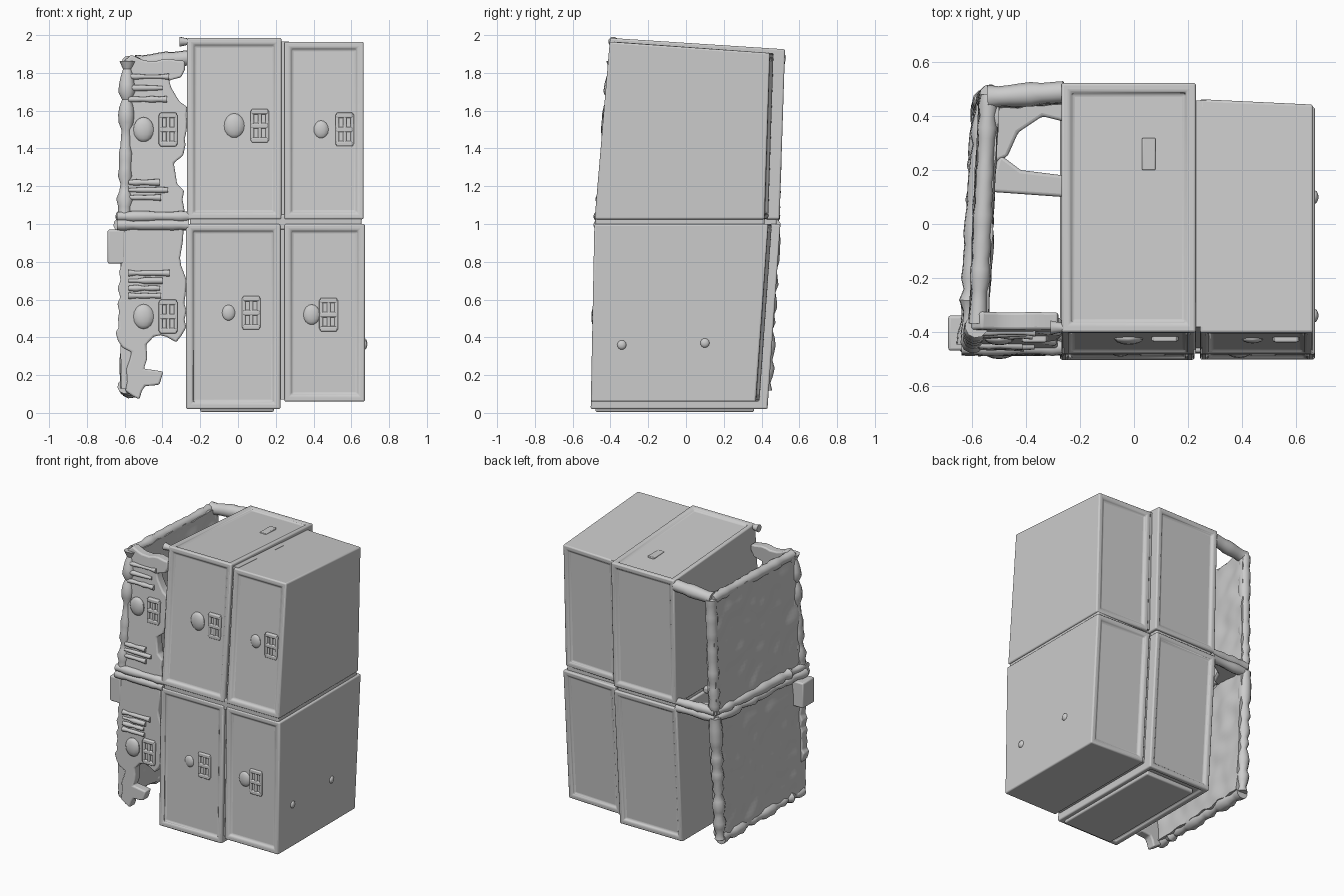
import bpy, bmesh, math, random
from mathutils import Vector, noise

if "Cube" in bpy.data.objects:
    bpy.data.objects.remove(bpy.data.objects["Cube"])

random.seed(4)


def front_y(z):
    # leaning front plane: the upper row tilts back more than the lower row
    return -0.505 + 0.02 * z if z < 1.01 else -0.485 + 0.085 * (z - 1.01)


def back_y(z):
    return 0.43 + 0.07 * z if z < 1.01 else 0.495 + 0.03 * (z - 1.01)


def finish(name, bm, bevel=0.0):
    bmesh.ops.recalc_face_normals(bm, faces=bm.faces[:])
    me = bpy.data.meshes.new(name)
    bm.to_mesh(me)
    bm.free()
    ob = bpy.data.objects.new(name, me)
    bpy.context.collection.objects.link(ob)
    if bevel:
        m = ob.modifiers.new("Bevel", 'BEVEL')
        m.width, m.segments, m.limit_method = bevel, 3, 'ANGLE'
    bpy.ops.object.select_all(action='DESELECT')
    ob.select_set(True)
    bpy.context.view_layer.objects.active = ob
    bpy.ops.object.shade_smooth_by_angle(angle=math.radians(40))
    return ob


def hexa(bm, fr0, fr1, bk0, bk1, x0, x1, twist=0.0):
    # block from (y, z) corners: front bottom/top, back bottom/top
    quad = [fr0, bk0, bk1, fr1]
    a = [bm.verts.new((x0, y, z)) for y, z in quad]
    b = [bm.verts.new((x1, y - (twist if i in (1, 2) else 0), z)) for i, (y, z) in enumerate(quad)]
    bm.faces.new(a)
    bm.faces.new(b[::-1])
    return [bm.faces.new((a[i], b[i], b[(i + 1) % 4], a[(i + 1) % 4])) for i in range(4)]


def box(name, x0, x1, y0, y1, z0, z1, bevel=0.01):
    bm = bmesh.new()
    hexa(bm, (y0, z0), (y0, z1), (y1, z0), (y1, z1), x0, x1)
    return finish(name, bm, bevel)


def locker(name, x0, x1, z0, z1, dback, slope=0.0, cap=None, twist=0.0):
    # closed cabinet with a recessed door and recessed back panel
    bm = bmesh.new()
    faces = hexa(bm, (front_y(z0), z0), (front_y(z1), z1),
                 (back_y(z0) - dback, z0), (back_y(z1) - dback, z1 - slope), x0, x1, twist)
    bmesh.ops.recalc_face_normals(bm, faces=bm.faces[:])
    for f in [faces[3], faces[1]] + ([faces[cap]] if cap is not None else []):
        bmesh.ops.inset_region(bm, faces=[f], thickness=0.045, depth=0)
        bmesh.ops.inset_region(bm, faces=[f], thickness=0.014, depth=-0.016)
    finish(name, bm, 0.015)


def blob(name, pos, r, scale=(1, 1, 1)):
    bm = bmesh.new()
    bmesh.ops.create_uvsphere(bm, u_segments=14, v_segments=8, radius=r)
    bmesh.ops.scale(bm, vec=scale, verts=bm.verts)
    bmesh.ops.translate(bm, vec=pos, verts=bm.verts)
    finish(name, bm)


def latch(name, x, z, side=0.11, knob=0.055):
    # round lock knob and a framed grip with two slots
    y = front_y(z) + 0.018
    blob(name + "_knob", (x, y, z), knob, (1, 0.45, 1.2))
    for dz in (-0.075, 0, 0.075):
        box(name + "_grip_bar", x + side - 0.045, x + side + 0.045, y - 0.014, y + 0.02, z + dz - 0.014, z + dz + 0.014, 0.007)
    for dx in (-0.04, 0.0, 0.04):
        box(name + "_grip_post", x + side + dx - 0.01, x + side + dx + 0.01, y - 0.012, y + 0.02, z - 0.08, z + 0.08, 0.006)


def ragged_panel(name, pts, off, thick):
    # broken front skin: jagged outline following the lean
    bm = bmesh.new()
    out = []
    for i, p in enumerate(pts):
        q = pts[(i + 1) % len(pts)]
        n = max(1, int(math.dist(p, q) / 0.04))
        for k in range(n):
            t = k / n
            out.append((p[0] + (q[0] - p[0]) * t + random.uniform(-.01, .01),
                        p[1] + (q[1] - p[1]) * t + random.uniform(-.01, .01)))
    f = bm.faces.new([bm.verts.new((x, front_y(z) + off, z)) for x, z in out])
    r = bmesh.ops.extrude_face_region(bm, geom=[f])
    for v in r["geom"]:
        if isinstance(v, bmesh.types.BMVert):
            v.co.y += thick
    finish(name, bm, 0.01)


def lumpy_bar(name, a, b, r, jitter=0.012):
    # melted looking bar between two points
    a, b = Vector(a), Vector(b)
    bm = bmesh.new()
    n, sides = max(3, int((b - a).length / 0.04)), 10
    d = (b - a).normalized()
    u = d.orthogonal().normalized()
    w = d.cross(u)
    rings = []
    for i in range(n + 1):
        rr = r + random.uniform(-jitter, jitter)
        c = a.lerp(b, i / n)
        rings.append([bm.verts.new(c + rr * (u * math.cos(t) + w * math.sin(t)))
                      for t in [2 * math.pi * k / sides for k in range(sides)]])
    for p, q in zip(rings, rings[1:]):
        for k in range(sides):
            bm.faces.new((p[k], p[(k + 1) % sides], q[(k + 1) % sides], q[k]))
    bm.faces.new(rings[0])
    bm.faces.new(rings[-1])
    finish(name, bm)


def rough_wall(name, z0, z1):
    # worn left side wall, slightly turned inward at the back
    bm = bmesh.new()
    nu, nv = 36, 34
    sheets = []
    for side in (0, 1):
        g = []
        for i in range(nu + 1):
            row = []
            for j in range(nv + 1):
                z = z0 + (z1 - z0) * j / nv
                t = i / nu
                y = (front_y(z) + 0.03) * (1 - t) + (back_y(z) - 0.02) * t
                x = -0.625 + 0.04 * t + 0.02 * z / 2 + side * 0.065
                x += 0.014 * noise.noise(Vector((side * 9, y * 9, z * 9)))
                if j in (0, nv):
                    z += 0.02 * noise.noise(Vector((y * 11, z1, 0)))
                row.append(bm.verts.new((x, y, z)))
            g.append(row)
        sheets.append(g)
    A, B = sheets
    for g in sheets:
        for i in range(nu):
            for j in range(nv):
                bm.faces.new((g[i][j], g[i + 1][j], g[i + 1][j + 1], g[i][j + 1]))
    for i in range(nu):
        for j in (0, nv):
            bm.faces.new((A[i][j], A[i + 1][j], B[i + 1][j], B[i][j]))
    for j in range(nv):
        for i in (0, nu):
            bm.faces.new((A[i][j], A[i][j + 1], B[i][j + 1], B[i][j]))
    finish(name, bm)


# sound cabinets: middle and right columns
locker("middle_upper_locker", -0.27, 0.23, 1.025, 1.985, 0.0, 0.06, cap=2)
locker("middle_lower_locker", -0.275, 0.225, 0.02, 1.0, 0.0, 0, cap=0)
locker("right_upper_locker", 0.245, 0.665, 1.025, 1.965, 0.06, 0.06, twist=0.02)
locker("right_lower_locker", 0.245, 0.672, 0.06, 1.0, 0.045, twist=0.02)
box("middle_foot_pad", -0.2, 0.19, -0.48, 0.36, 0.005, 0.04)

# recessed fillers between rows and columns
box("row_core", -0.255, 0.655, -0.478, 0.415, 0.97, 1.05)
box("row_core_middle", -0.255, 0.21, -0.47, 0.48, 0.97, 1.05)
for z0, z1, s in ((0.07, 0.98, 0), (1.04, 1.965, 0.06)):
    bm = bmesh.new()
    hexa(bm, (front_y(z0) + .022, z0), (front_y(z1) + .022, z1),
         (back_y(z0) - .065, z0), (back_y(z1) - .065, z1 - s), 0.2, 0.27)
    finish("column_filler", bm)

# door latches
latch("middle_upper_latch", -0.02, 1.52, 0.135)
latch("right_upper_latch", 0.44, 1.50, 0.125, 0.04)
latch("middle_lower_latch", -0.05, 0.53, 0.12, 0.035)
latch("right_lower_latch", 0.39, 0.52, 0.09, 0.045)
latch("left_upper_latch", -0.50, 1.50, 0.13)
latch("left_lower_latch", -0.50, 0.51, 0.13)

# small side bolts and top plate
for y, z in ((-0.34, 0.36), (0.10, 0.37)):
    blob("side_bolt", (0.67, y, z), 0.025, (0.6, 1, 1))
box("top_plate", 0.03, 0.08, 0.2, 0.32, 1.9, 1.935, 0.005)

# broken left column: side wall and torn front skins
rough_wall("left_upper_wall", 1.03, 1.86)
rough_wall("left_lower_wall", 0.13, 0.99)
ragged_panel("left_upper_front",
             [(-0.61, 1.04), (-0.29, 1.04), (-0.29, 1.17), (-0.33, 1.22), (-0.34, 1.33),
              (-0.29, 1.37), (-0.27, 1.62), (-0.33, 1.68), (-0.36, 1.76), (-0.30, 1.78),
              (-0.28, 1.87), (-0.52, 1.87), (-0.56, 1.90), (-0.60, 1.86)], 0.02, 0.065)
ragged_panel("left_lower_front",
             [(-0.62, 0.98), (-0.28, 0.98), (-0.29, 0.88), (-0.31, 0.78), (-0.28, 0.70),
              (-0.28, 0.45), (-0.33, 0.37), (-0.42, 0.42), (-0.49, 0.37), (-0.49, 0.24),
              (-0.40, 0.21), (-0.41, 0.16), (-0.50, 0.15), (-0.53, 0.07), (-0.60, 0.12),
              (-0.57, 0.32), (-0.64, 0.38)], 0.02, 0.065)

# louvre ridges on the torn doors
for zc in (1.14, 1.18, 1.22, 1.66, 1.72, 1.78, 0.62, 0.66, 0.70, 0.74):
    y = front_y(zc) + 0.018
    lumpy_bar("louvre_ridge", (-0.58, y, zc), (-0.38 + random.uniform(-.04, .03), y, zc), 0.014, 0.005)

# lumpy rails tying the left column to the middle
for z in (0.995, 1.04):
    lumpy_bar("front_rail", (-0.64, -0.46, z), (-0.26, -0.46, z), 0.027, 0.004)
    lumpy_bar("back_rail", (-0.56, 0.46, z), (-0.26, 0.47, z), 0.03, 0.006)
    lumpy_bar("side_rail", (-0.62, -0.45, z), (-0.565, 0.46, z), 0.03, 0.01)
lumpy_bar("top_back_rail", (-0.54, 0.47, 1.85), (-0.26, 0.49, 1.88), 0.042, 0.006)
lumpy_bar("back_wall_post", (-0.55, 0.46, 1.05), (-0.535, 0.48, 1.85), 0.035, 0.006)
lumpy_bar("lower_back_wall_post", (-0.565, 0.42, 0.12), (-0.555, 0.46, 1.0), 0.035)
lumpy_bar("front_wall_post", (-0.60, -0.44, 1.05), (-0.585, -0.38, 1.86), 0.035)
lumpy_bar("bottom_wall_edge", (-0.60, -0.45, 0.14), (-0.565, 0.42, 0.12), 0.035, 0.014)
lumpy_bar("top_wall_edge", (-0.58, -0.37, 1.855), (-0.54, 0.48, 1.85), 0.034, 0.005)
box("hinge_block", -0.69, -0.6, -0.47, -0.34, 0.79, 0.97)
lumpy_bar("corner_nub", (-0.31, -0.385, 1.965), (-0.2, -0.385, 1.965), 0.022, 0.005)

# shelf remains between the rows
for pts in ([(-0.54, 0.12), (-0.26, 0.10), (-0.26, 0.18), (-0.42, 0.20), (-0.50, 0.26)],
            [(-0.54, 0.22), (-0.47, 0.25), (-0.43, 0.34), (-0.34, 0.40), (-0.26, 0.38), (-0.26, 0.48), (-0.54, 0.48)]):
    bm = bmesh.new()
    f = bm.faces.new([bm.verts.new((x, y, 0.99)) for x, y in pts])
    r = bmesh.ops.extrude_face_region(bm, geom=[f])
    bmesh.ops.translate(bm, vec=(0, 0, 0.045), verts=[v for v in r["geom"] if isinstance(v, bmesh.types.BMVert)])
    finish("shelf_fragment", bm, 0.012)
